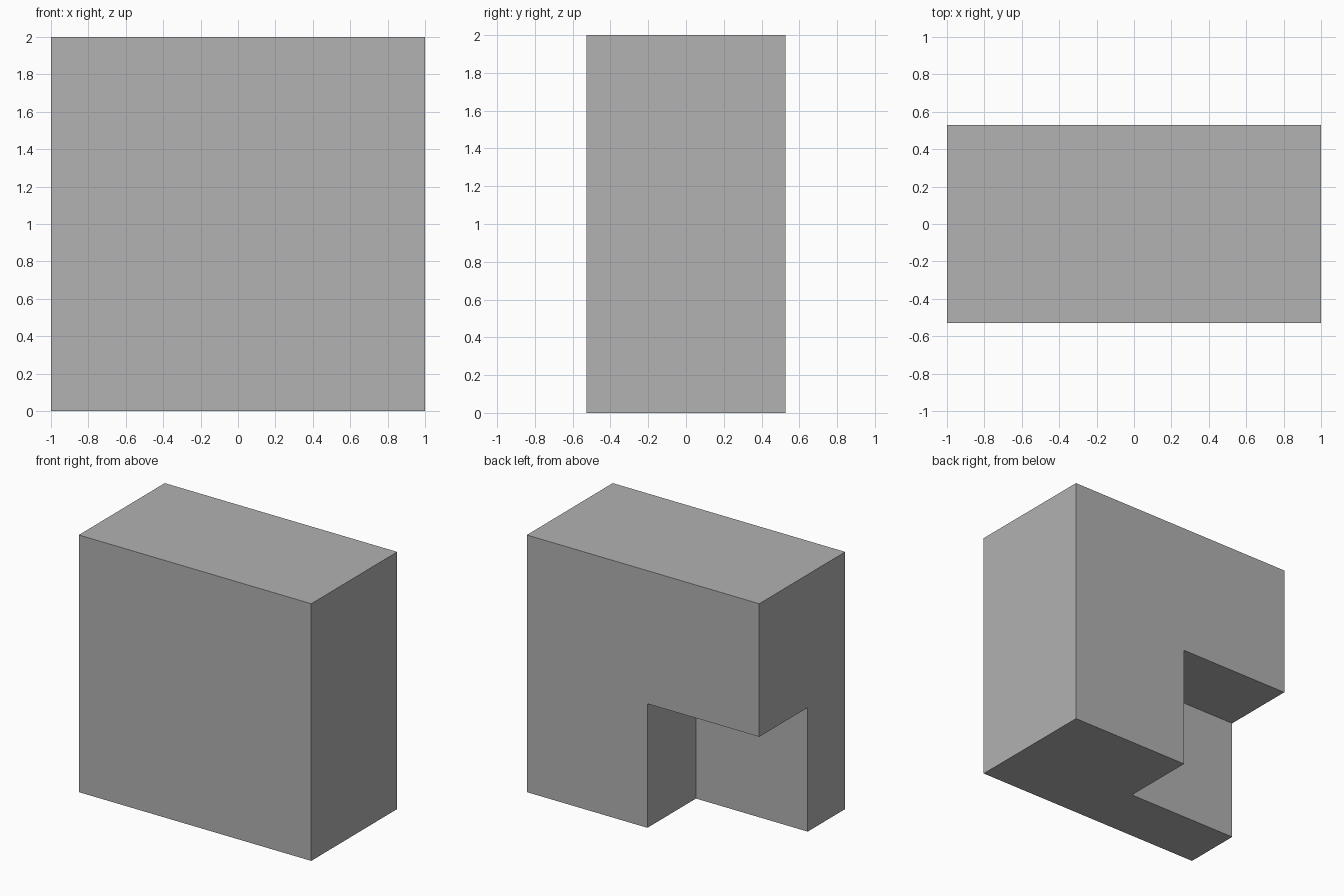
import bpy
from mathutils import Vector

default = bpy.data.objects.get("Cube")
if default:
    bpy.data.objects.remove(default, do_unlink=True)


def box(name, low, high):
    """Add a box spanning two opposite corners."""
    low, high = Vector(low), Vector(high)
    bpy.ops.mesh.primitive_cube_add(size=1, location=(low + high) / 2)
    obj = bpy.context.object
    obj.name = obj.data.name = name
    obj.scale = high - low
    bpy.ops.object.transform_apply(location=True, rotation=False, scale=True)
    return obj


# Plain grey surface
grey = bpy.data.materials.new("grey")
grey.use_nodes = True
colour = (0.445, 0.445, 0.445, 1)
grey.diffuse_color = colour
grey.node_tree.nodes["Principled BSDF"].inputs["Base Color"].default_value = colour

# Main block
half_depth = 0.528
block = box("notched_block", (-1, -half_depth, 0), (1, half_depth, 2))
block.data.materials.append(grey)

# Notch in the lower back corner on the right, overshooting the outer faces
cutter = box("notch_cutter", (-1.5, -0.068, -0.5), (-0.038, 1, 0.965))
cutter.data.materials.append(grey)
cutter.hide_render = True

cut = block.modifiers.new("notch", 'BOOLEAN')
cut.operation = 'DIFFERENCE'
cut.solver = 'EXACT'
cut.object = cutter
bpy.ops.object.select_all(action='DESELECT')
bpy.context.view_layer.objects.active = block
block.select_set(True)
bpy.ops.object.modifier_apply(modifier=cut.name)
bpy.data.objects.remove(cutter, do_unlink=True)
bpy.ops.object.shade_flat()
